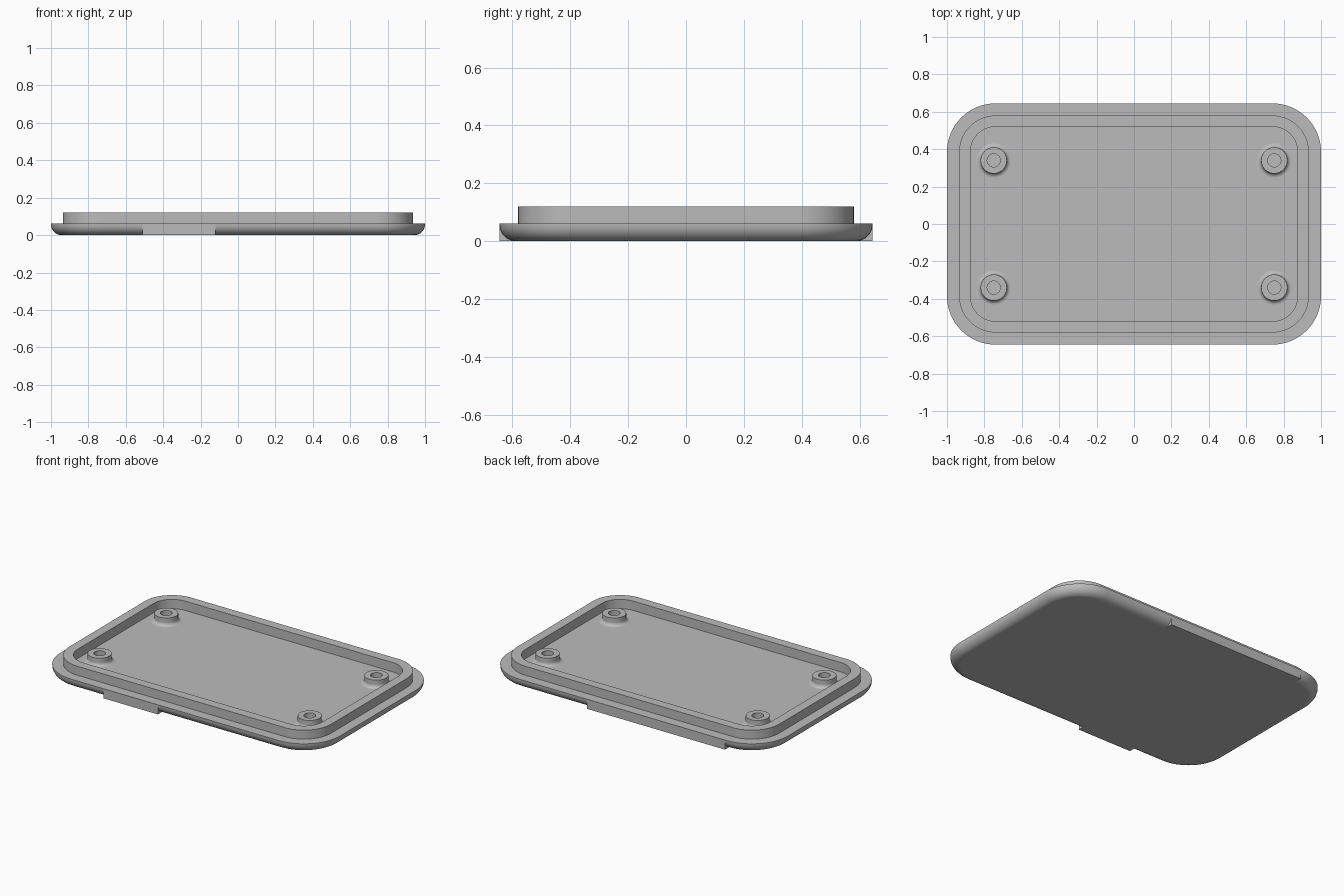
import bpy
import bmesh
from math import sin, cos, pi, radians

if "Cube" in bpy.data.objects:
    bpy.data.objects.remove(bpy.data.objects["Cube"])

HALF_X, HALF_Y, CORNER = 1.0, 0.645, 0.26
RIM_Z, LIP_Z, FLOOR_Z, FILLET = 0.062, 0.12, 0.06, 0.058

grey = bpy.data.materials.new("plain grey")
grey.use_nodes = True
colour = (0.5, 0.5, 0.5, 1)
grey.diffuse_color = colour
grey.node_tree.nodes["Principled BSDF"].inputs["Base Color"].default_value = colour


def finish(name, bm):
    """Turn a bmesh into a smooth object with crisp edges."""
    bmesh.ops.recalc_face_normals(bm, faces=bm.faces)
    mesh = bpy.data.meshes.new(name)
    bm.to_mesh(mesh)
    bm.free()
    mesh.materials.append(grey)
    mesh.shade_smooth()
    mesh.set_sharp_from_angle(angle=radians(30))
    obj = bpy.data.objects.new(name, mesh)
    bpy.context.collection.objects.link(obj)
    weighted = obj.modifiers.new("weighted normals", 'WEIGHTED_NORMAL')
    weighted.keep_sharp = True
    return obj


def loft(bm, loops, cap_start=True):
    """Bridge successive closed loops of points and cap the ends."""
    rings = [[bm.verts.new(p) for p in loop] for loop in loops]
    for a, b in zip(rings, rings[1:]):
        n = len(a)
        for i in range(n):
            j = (i + 1) % n
            bm.faces.new((a[i], a[j], b[j], b[i]))
    if cap_start:
        bm.faces.new(rings[0][::-1])
    bm.faces.new(rings[-1])


def rounded_rectangle(inset, z, steps=16):
    r = CORNER - inset
    cx, cy = HALF_X - CORNER, HALF_Y - CORNER
    loop = []
    for quarter, (sx, sy) in enumerate(((1, 1), (-1, 1), (-1, -1), (1, -1))):
        for i in range(steps + 1):
            a = (quarter + i / steps) * pi / 2
            loop.append((sx * cx + r * cos(a), sy * cy + r * sin(a), z))
    return loop


def fillet_arc(steps=8):
    """Inset and height along the rounded lower edge."""
    angles = [i / steps * pi / 2 for i in range(steps + 1)]
    return [(FILLET * (1 - sin(a)), FILLET * (1 - cos(a))) for a in angles]


# Lid: rounded underside, flat rim, raised lip and recessed floor
profile = fillet_arc() + [(0, RIM_Z), (0.065, RIM_Z), (0.065, LIP_Z),
                          (0.125, LIP_Z), (0.125, FLOOR_Z)]
bm = bmesh.new()
loft(bm, [rounded_rectangle(inset, z) for inset, z in profile])
finish("lid", bm)


# Square edge pads filling the rounded lower edge
def edge_pad(name, x0, x1, side):
    section = [(side * (HALF_Y - inset), z) for inset, z in fillet_arc()]
    section.append((side * HALF_Y, 0))
    bm = bmesh.new()
    loft(bm, [[(x, y, z) for y, z in section] for x in (x0, x1)])
    finish(name, bm)


edge_pad("front_edge_pad", -0.51, -0.12, -1)
edge_pad("back_edge_pad", -0.73, 0.255, 1)


# Screw bosses with a flared foot and a blind hole
def screw_boss(name, x, y, radius=0.07, hole=0.035, flare=0.022, top=0.11):
    outline = []
    for i in range(7):
        a = i / 6 * pi / 2
        outline.append((radius + flare * (1 - sin(a)),
                        FLOOR_Z + flare * (1 - cos(a))))
    outline += [(radius, top), (hole, top), (hole, FLOOR_Z + 0.002)]
    turns = [i / 40 * 2 * pi for i in range(40)]
    bm = bmesh.new()
    loft(bm, [[(x + r * cos(t), y + r * sin(t), z) for t in turns]
              for r, z in outline], cap_start=False)
    finish(name, bm)


for y_name, y in (("front", -0.34), ("back", 0.34)):
    for x_name, x in (("left", 0.75), ("right", -0.75)):
        screw_boss(f"{y_name}_{x_name}_screw_boss", x, y)
